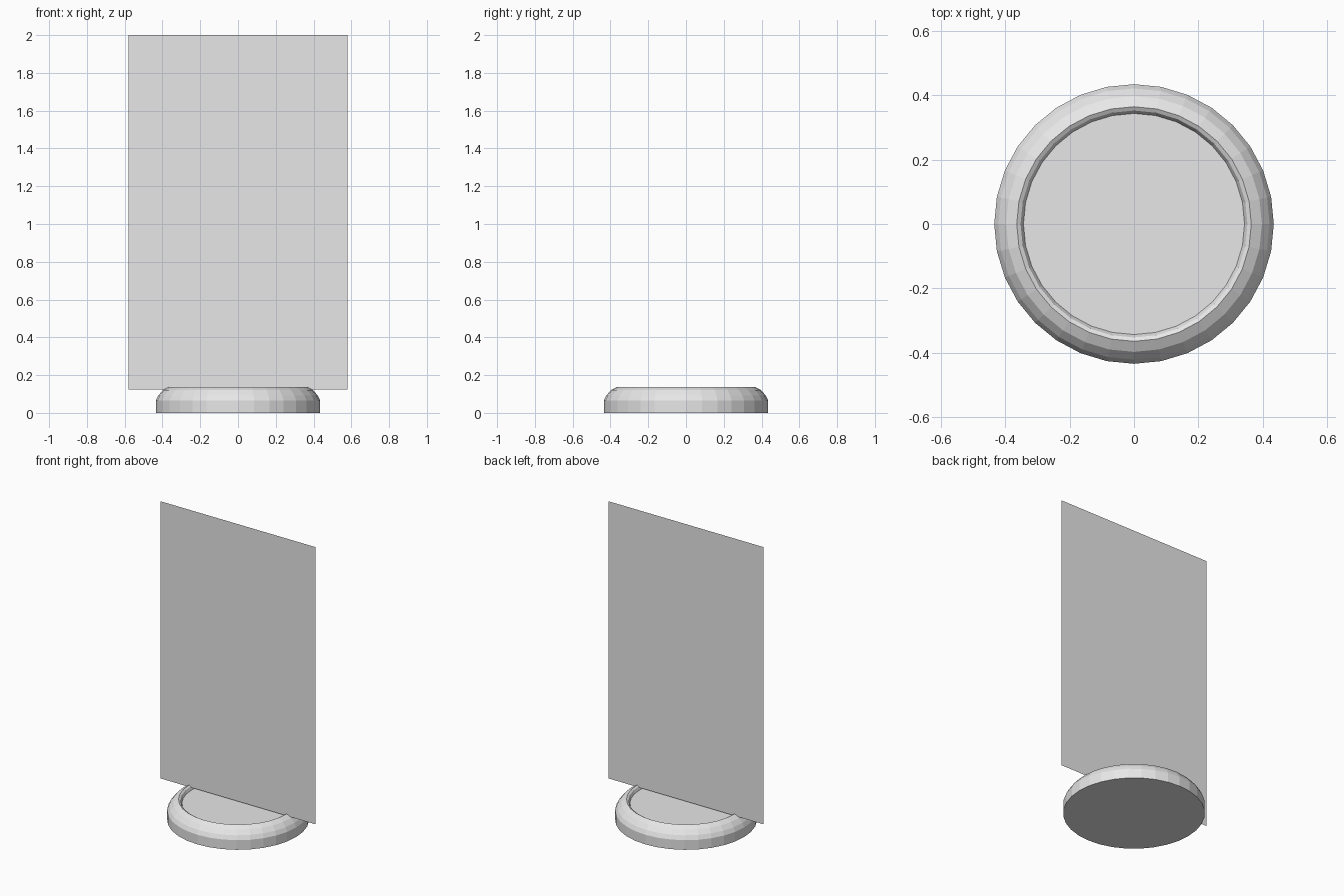
import bpy
import bmesh
import math

cube = bpy.data.objects.get("Cube")
if cube:
    bpy.data.objects.remove(cube, do_unlink=True)

grey = bpy.data.materials.new("light_grey")
grey.use_nodes = True
colour = (0.8, 0.8, 0.8, 1)
grey.diffuse_color = colour
grey.node_tree.nodes["Principled BSDF"].inputs["Base Color"].default_value = colour


def add_object(name, bm):
    mesh = bpy.data.meshes.new(name)
    bm.to_mesh(mesh)
    bm.free()
    mesh.materials.append(grey)
    obj = bpy.data.objects.new(name, mesh)
    bpy.context.collection.objects.link(obj)
    return obj


def lathe(name, profile, sides):
    """Spin (radius, height) points about z and cap both ends."""
    bm = bmesh.new()
    rings = []
    for radius, height in profile:
        angles = [math.tau * i / sides for i in range(sides)]
        rings.append([bm.verts.new((radius * math.cos(a), radius * math.sin(a), height))
                      for a in angles])
    for low, high in zip(rings, rings[1:]):
        for i in range(sides):
            j = (i + 1) % sides
            bm.faces.new((low[i], low[j], high[j], high[i]))
    bm.faces.new(rings[0][::-1])
    bm.faces.new(rings[-1])
    return add_object(name, bm)


# Round base: straight side, rounded shoulder, shallow recessed top
lathe("round_base", [
    (0.435, 0), (0.435, 0.065), (0.422, 0.092), (0.398, 0.12), (0.365, 0.138),
    (0.353, 0.131), (0.344, 0.112),
], 32)

# Upright panel: a single flat sheet facing the front
bm = bmesh.new()
corners = [(-0.58, 0.125), (0.58, 0.125), (0.58, 2), (-0.58, 2)]
bm.faces.new([bm.verts.new((x, 0, z)) for x, z in corners])
add_object("upright_panel", bm)
